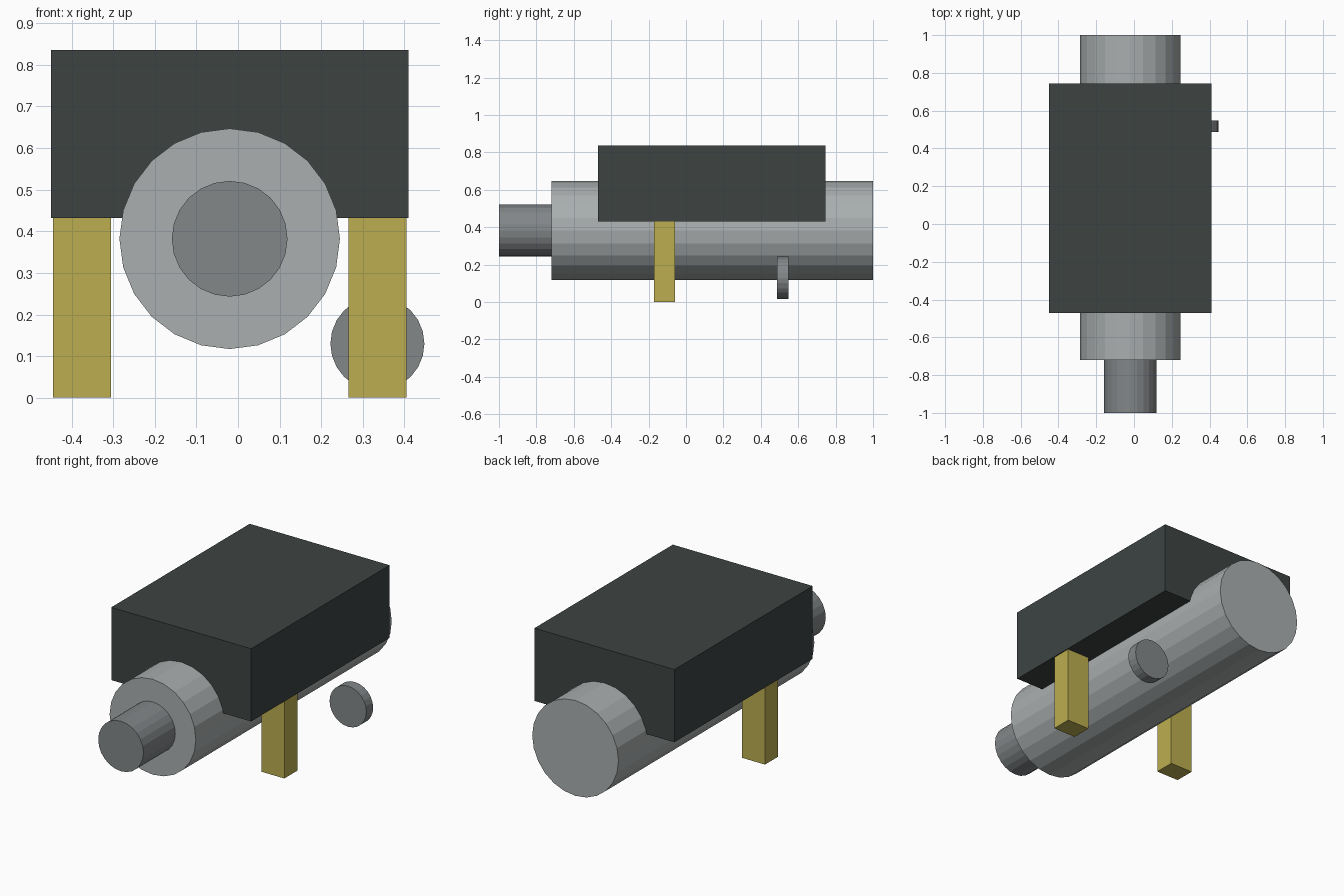
import bpy
import math

default = bpy.data.objects.get("Cube")
if default:
    bpy.data.objects.remove(default, do_unlink=True)


def material(name, rgb):
    mat = bpy.data.materials.new(name)
    mat.use_nodes = True
    colour = (*rgb, 1.0)
    mat.diffuse_color = colour
    mat.node_tree.nodes["Principled BSDF"].inputs["Base Color"].default_value = colour
    return mat


dark = material("dark slate", (0.047, 0.057, 0.055))
light_grey = material("light grey", (0.40, 0.425, 0.425))
mid_grey = material("mid grey", (0.225, 0.241, 0.248))
yellow = material("mustard yellow", (0.50, 0.42, 0.08))


def box(name, mat, x, y, z):
    """Box from (low, high) ranges on each axis."""
    ranges = (x, y, z)
    bpy.ops.mesh.primitive_cube_add(size=1, location=[(a + b) / 2 for a, b in ranges])
    obj = bpy.context.object
    obj.name = name
    obj.scale = [b - a for a, b in ranges]
    bpy.ops.object.transform_apply(location=False, rotation=False, scale=True)
    obj.data.materials.append(mat)


def drum(name, mat, x, z, radius, y):
    """Flat-shaded cylinder lying along y."""
    bpy.ops.mesh.primitive_cylinder_add(
        vertices=24, radius=radius, depth=y[1] - y[0],
        location=(x, (y[0] + y[1]) / 2, z), rotation=(math.pi / 2, 0, 0))
    obj = bpy.context.object
    obj.name = name
    obj.data.materials.append(mat)


# Housing and the barrel running through it
box("housing", dark, (-0.45, 0.41), (-0.47, 0.745), (0.432, 0.836))
drum("barrel", light_grey, -0.02, 0.382, 0.265, (-0.72, 1.0))
drum("nozzle", mid_grey, -0.02, 0.382, 0.139, (-1.0, -0.72))

# Pair of legs under the housing
for side, centre in (("right", -0.375), ("left", 0.335)):
    box(side + "_leg", yellow, (centre - 0.07, centre + 0.07), (-0.172, -0.058), (0, 0.432))

# Small disc beside the barrel
drum("side_disc", mid_grey, 0.335, 0.13, 0.113, (0.487, 0.547))
